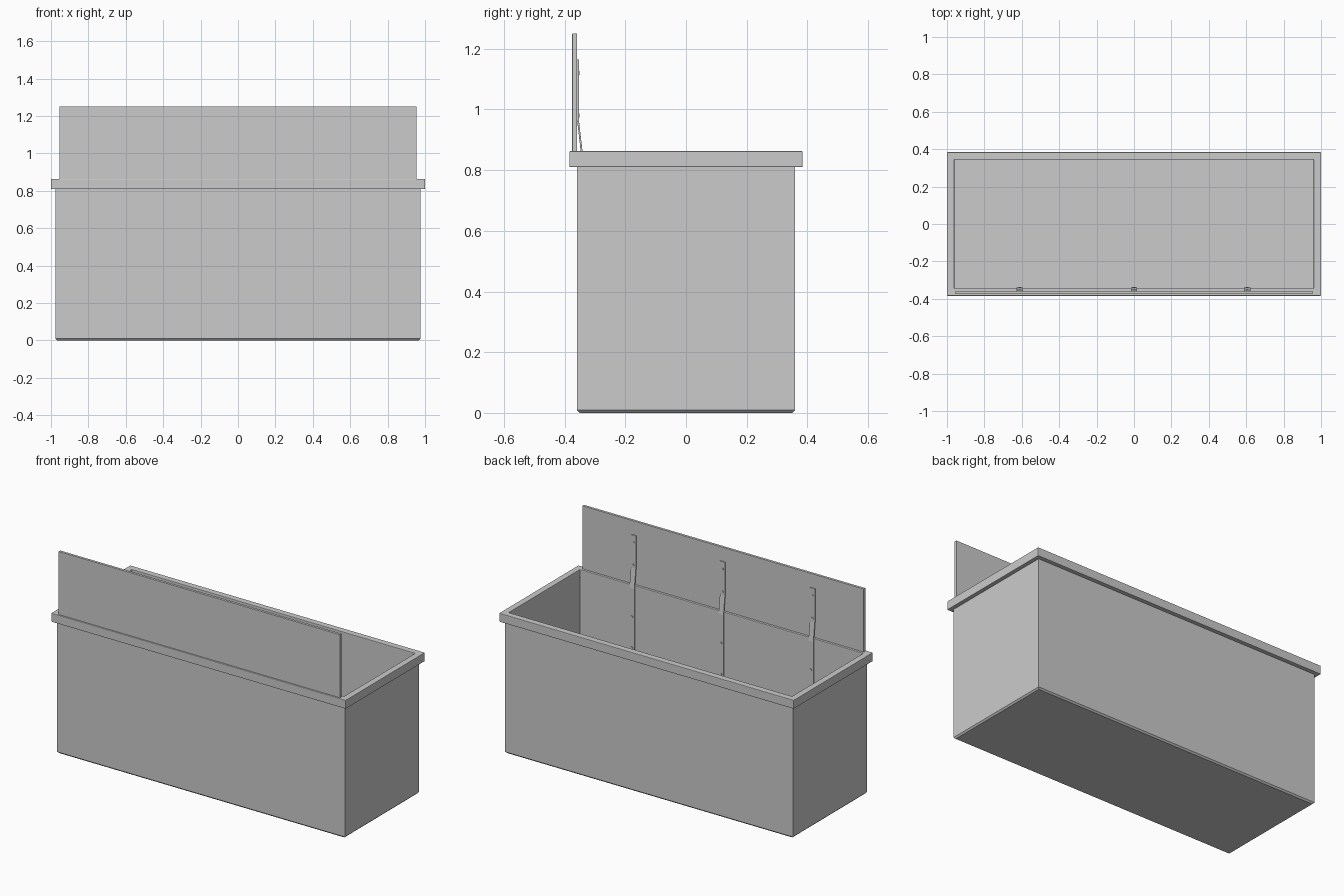
import bpy, bmesh

if "Cube" in bpy.data.objects:
    bpy.data.objects.remove(bpy.data.objects["Cube"])


def make_object(name, bm, bevel=0.0):
    bmesh.ops.recalc_face_normals(bm, faces=bm.faces)
    mesh = bpy.data.meshes.new(name)
    bm.to_mesh(mesh)
    bm.free()
    ob = bpy.data.objects.new(name, mesh)
    bpy.context.collection.objects.link(ob)
    if bevel:
        mod = ob.modifiers.new("edge_rounding", 'BEVEL')
        mod.width = bevel
        mod.segments = 2
        mod.limit_method = 'ANGLE'
    return ob


def loft_rects(name, sections, closed, bevel=0.0):
    """Join stacked rectangles (half x, half y, z) into one skin."""
    bm = bmesh.new()
    rings = [[bm.verts.new((sx * x, sy * y, z))
              for sx, sy in ((-1, -1), (1, -1), (1, 1), (-1, 1))]
             for x, y, z in sections]
    pairs = list(zip(rings, rings[1:]))
    if closed:
        pairs.append((rings[-1], rings[0]))
    else:
        bm.faces.new(rings[0])
        bm.faces.new(rings[-1])
    for a, b in pairs:
        for i in range(4):
            j = (i + 1) % 4
            bm.faces.new((a[i], a[j], b[j], b[i]))
    return make_object(name, bm, bevel)


def extrude_x(name, profile, x0, x1, bevel=0.0):
    """Extrude a (y, z) outline along x."""
    bm = bmesh.new()
    face = bm.faces.new([bm.verts.new((x0, y, z)) for y, z in profile])
    res = bmesh.ops.extrude_face_region(bm, geom=[face])
    verts = [v for v in res["geom"] if isinstance(v, bmesh.types.BMVert)]
    bmesh.ops.translate(bm, verts=verts, vec=(x1 - x0, 0, 0))
    return make_object(name, bm, bevel)


# Open trough with thin walls and a chamfered foot
loft_rects("trough", [
    (0.967, 0.350, 0.0), (0.976, 0.359, 0.009), (0.976, 0.359, 0.835),
    (0.961, 0.345, 0.835), (0.961, 0.345, 0.015)], closed=False)

# Overhanging rim
loft_rects("rim", [
    (1.0, 0.384, 0.81), (1.0, 0.384, 0.863),
    (0.961, 0.345, 0.863), (0.961, 0.345, 0.81)], closed=True, bevel=0.003)

# Upright front panel
extrude_x("front_panel", [(-0.375, 0.862), (-0.359, 0.862),
                          (-0.359, 1.25), (-0.375, 1.25)],
          -0.955, 0.955, bevel=0.001)

# Cranked straps holding the panel, with screw heads
path = [(-0.345, 0.42), (-0.345, 0.845), (-0.359, 0.965), (-0.359, 1.165)]
strap = path + [(y + 0.006, z) for y, z in reversed(path)]
for i, x in enumerate((-0.61, 0.0, 0.605)):
    extrude_x(f"strap_{i + 1}", strap, x - 0.017, x + 0.017, bevel=0.001)
    for k, (y, z) in enumerate(((-0.338, 0.48), (-0.338, 0.67),
                                (-0.353, 0.98), (-0.353, 1.12))):
        bpy.ops.mesh.primitive_cylinder_add(
            vertices=12, radius=0.007, depth=0.004,
            location=(x, y, z), rotation=(1.5708, 0, 0))
        bpy.context.object.name = f"screw_{i + 1}_{k + 1}"
